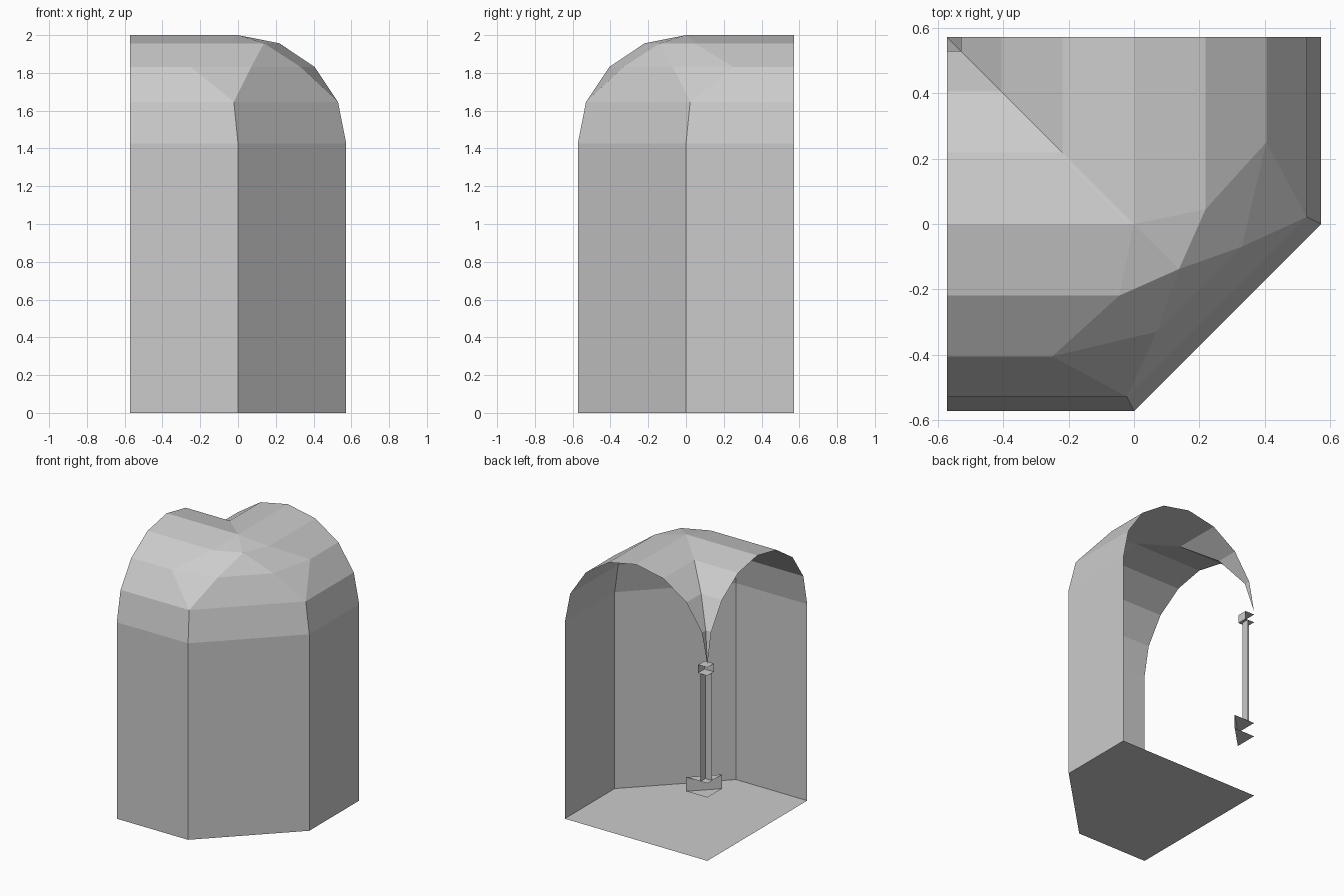
import bpy, bmesh, math

if "Cube" in bpy.data.objects:
    bpy.data.objects.remove(bpy.data.objects["Cube"])

R = 0.573          # half width, also vault radius
ZS = 1.427         # spring line of the vault


def flip(p):
    # reflect across the plan diagonal y = -x
    return (-p[1], -p[0], p[2])


def make(name, polys):
    bm = bmesh.new()
    for poly in polys:
        bm.faces.new([bm.verts.new(p) for p in poly])
    bmesh.ops.remove_doubles(bm, verts=bm.verts, dist=0.0005)
    bmesh.ops.recalc_face_normals(bm, faces=bm.faces)
    me = bpy.data.meshes.new(name)
    bm.to_mesh(me)
    bm.free()
    ob = bpy.data.objects.new(name, me)
    bpy.context.collection.objects.link(ob)
    return ob


def both(polys):
    return polys + [[flip(p) for p in poly] for poly in polys]


# floor: square with one corner cut off
plan = [(-R, -R), (0, -R), (R, 0), (R, R), (-R, R)]
floor = make("floor", [[(x, y, 0) for x, y in plan]])
if floor.data.polygons[0].normal.z < 0:
    floor.data.flip_normals()

# walls: front, diagonal and right; the other two sides are open
make("walls", [[(*a, 0), (*b, 0), (*b, ZS), (*a, ZS)]
               for a, b in zip(plan[:3], plan[1:4])])

# groin vault: barrel strips ending on the diagonal, mirrored
inner_y = [0, 0.022, 0.25, 0.045, 0]
near, far = [], []
for k in range(9):
    a = math.pi * k / 8
    x, z = R * math.cos(a), ZS + R * math.sin(a)
    y = inner_y[k] if k < 5 else -x
    near.append((x, y, z))
    far.append((x, R, z))
strips = [[near[k], near[k + 1], far[k + 1], far[k]] for k in range(8)]

# faceted corner of the vault above the diagonal wall
z2, z3 = near[2][2], near[3][2]
ridge = (0.138, -0.138, z3)
side = (0.33, -0.07, z2)
corner = [[near[4], near[3], ridge],
          [near[3], near[2], side, ridge],
          [near[2], near[1], side]]
middle = [[ridge, side, flip(side)],
          [side, near[1], flip(near[1]), flip(side)],
          [near[1], near[0], flip(near[0]), flip(near[1])]]
make("vault", both(strips + corner) + middle)


# column pieces: quarter shells at the open corner
def quarter(name, s, z0, z1, square, caps):
    path = [(-R + s, R), (-R, R - s)]
    if square:
        path.insert(1, (-R + s, R - s))
    polys = [[(*a, z0), (*b, z0), (*b, z1), (*a, z1)]
             for a, b in zip(path, path[1:])]
    if caps:
        polys += [[(*p, z) for p in path + [(-R, R)]] for z in (z0, z1)]
    make(name, polys)


quarter("column_base", 0.17, 0.46, 0.563, False, True)
quarter("column_shaft", 0.055, 0.563, 1.345, True, False)
quarter("column_capital", 0.075, 1.345, 1.405, True, True)
